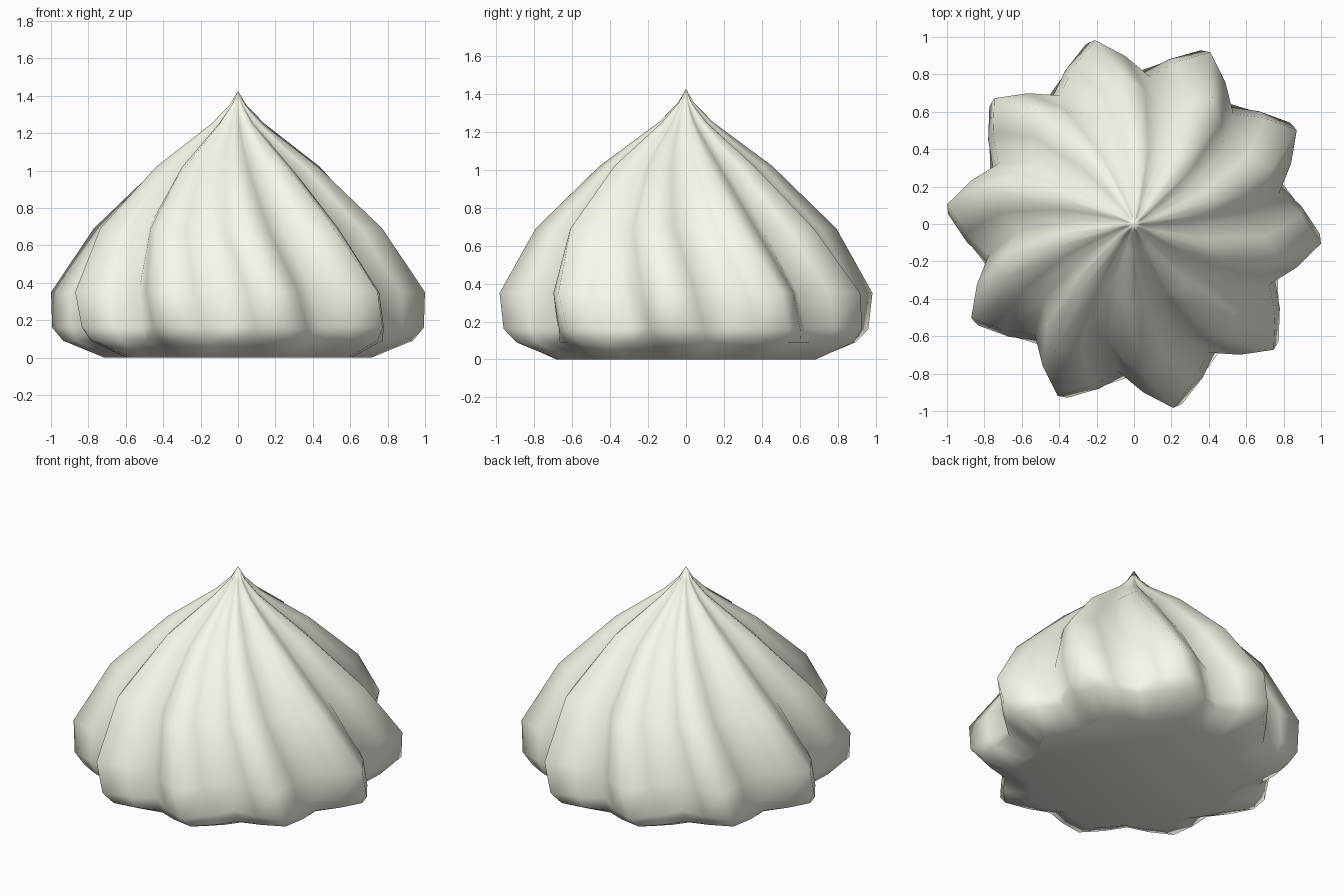
import bpy, bmesh, math

if "Cube" in bpy.data.objects:
    bpy.data.objects.remove(bpy.data.objects["Cube"])

LOBES = 10
PER_LOBE = 4
# Ring profile: height, ridge radius, twist in degrees, valley depth ratio
PROFILE = [(0.0, 0.715, 1, 0.89), (0.09, 0.935, -1, 0.87), (0.16, 0.995, -3, 0.81),
           (0.35, 1.005, -6, 0.79), (0.69, 0.795, -14, 0.79), (1.02, 0.455, -20, 0.79),
           (1.25, 0.145, -25, 0.79), (1.35, 0.045, -28, 0.79)]
TIP_Z = 1.425

bm = bmesh.new()
n = LOBES * PER_LOBE

# Twisted fluted rings
rings = []
for z, r, twist, valley in PROFILE:
    ring = []
    for i in range(n):
        a = math.radians(twist + i * 360 / n)
        wave = 0.5 + 0.5 * math.cos(2 * math.pi * i / PER_LOBE)
        rad = r * (valley + (1 - valley) * wave)
        ring.append(bm.verts.new((rad * math.cos(a), rad * math.sin(a), z)))
    rings.append(ring)

# Fluted sides
for lo, hi in zip(rings, rings[1:]):
    for i in range(n):
        j = (i + 1) % n
        bm.faces.new((lo[i], lo[j], hi[j], hi[i]))

# Pointed tip and flat base
tip = bm.verts.new((0, 0, TIP_Z))
for i in range(n):
    bm.faces.new((rings[-1][i], rings[-1][(i + 1) % n], tip))
bm.faces.new(list(reversed(rings[0])))

bmesh.ops.recalc_face_normals(bm, faces=bm.faces)
for f in bm.faces:
    f.smooth = True

mesh = bpy.data.meshes.new("whipped_swirl")
bm.to_mesh(mesh)
bm.free()
obj = bpy.data.objects.new("whipped_swirl", mesh)
bpy.context.collection.objects.link(obj)

# Cream colour
cream = bpy.data.materials.new("cream")
cream.diffuse_color = (0.95, 0.94, 0.84, 1)
cream.use_nodes = True
cream.node_tree.nodes["Principled BSDF"].inputs["Base Color"].default_value = cream.diffuse_color
mesh.materials.append(cream)
